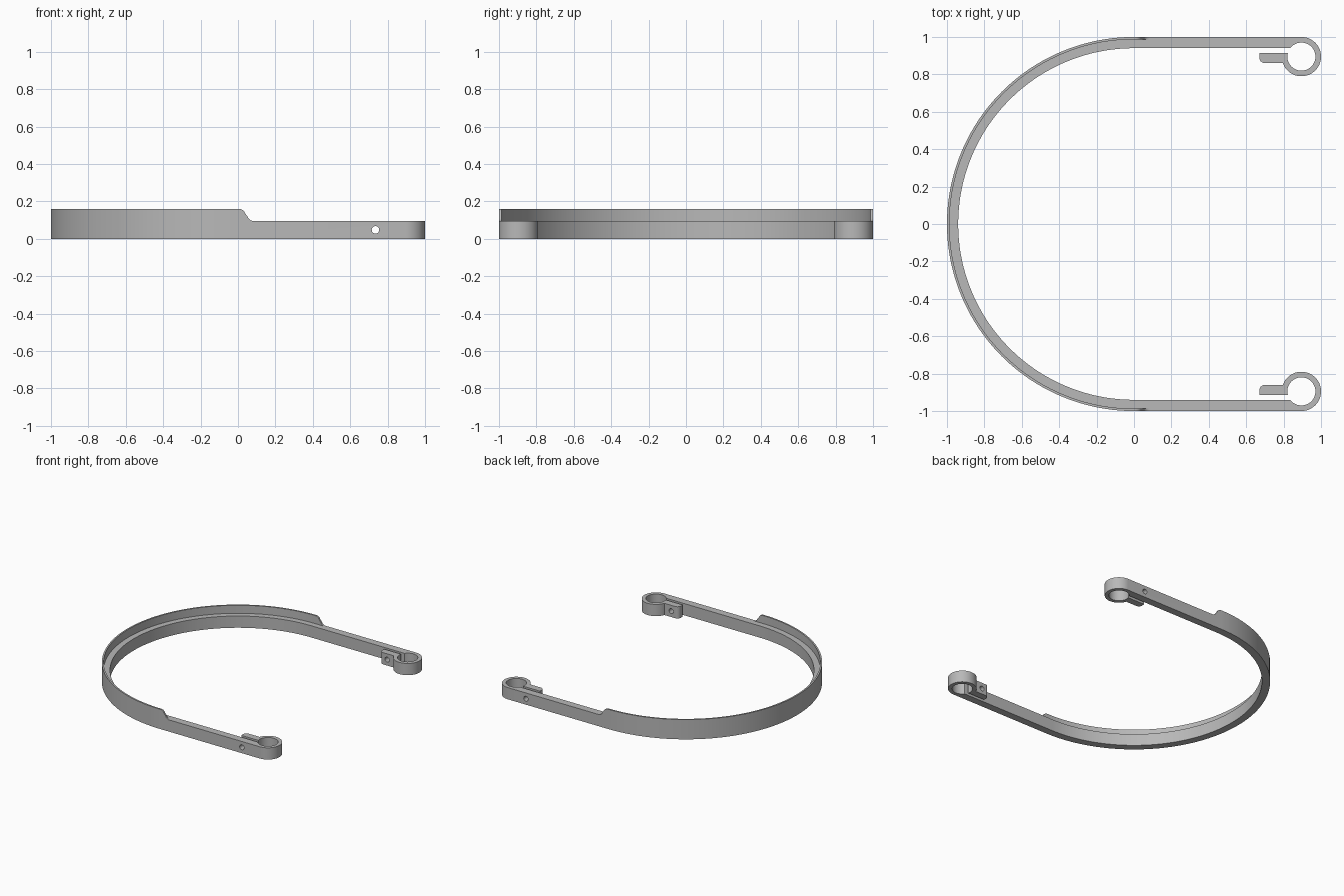
import bpy, bmesh
from math import sin, cos, asin, radians, degrees, pi

cube = bpy.data.objects.get("Cube")
if cube:
    bpy.data.objects.remove(cube, do_unlink=True)

BAND_H, LIP_H = 0.095, 0.16           # heights of band and raised lip
R_OUT, R_IN, R_LIP = 1.0, 0.94, 0.987  # radii of the U bend
EYE, EYE_OUT, EYE_IN = 0.895, 0.105, 0.075
TAB_X, TAB_LOW, TAB_HIGH = 0.67, 0.86, 0.915

grey = bpy.data.materials.new("plain grey")
grey.use_nodes = True
colour = (0.48, 0.48, 0.48, 1)
grey.diffuse_color = colour
grey.node_tree.nodes["Principled BSDF"].inputs["Base Color"].default_value = colour


def arc(cx, cy, r, start, end, n):
    """Points on a circle, angles in degrees."""
    angles = [radians(start + (end - start) * i / n) for i in range(n + 1)]
    return [(cx + r * cos(a), cy + r * sin(a)) for a in angles]


def make_object(name, bm):
    bmesh.ops.recalc_face_normals(bm, faces=bm.faces)
    mesh = bpy.data.meshes.new(name)
    bm.to_mesh(mesh)
    bm.free()
    mesh.materials.append(grey)
    obj = bpy.data.objects.new(name, mesh)
    bpy.context.collection.objects.link(obj)
    return obj


def select_only(obj):
    bpy.ops.object.select_all(action='DESELECT')
    obj.select_set(True)
    bpy.context.view_layer.objects.active = obj


# Band: half outline with the end eye and clamp tab, mirrored and extruded
low_angle = -180 + degrees(asin((EYE - TAB_LOW) / EYE_OUT))
slot_start = 180 - degrees(asin((TAB_HIGH - EYE) / EYE_IN))
slot_end = 540 - degrees(asin((R_IN - EYE) / EYE_IN))
half = arc(0, 0, R_OUT, 180, 90, 64)
half += arc(EYE, EYE, EYE_OUT, 90, low_angle, 48)
half += arc(TAB_X + 0.03, TAB_LOW + 0.03, 0.03, 270, 180, 8)
half += [(TAB_X, TAB_HIGH)]
half += arc(EYE, EYE, EYE_IN, slot_start, slot_end, 56)
half += arc(0, 0, R_IN, 90, 180, 64)
outline = half + [(x, -y) for x, y in reversed(half[1:-1])]

bm = bmesh.new()
base = bm.faces.new([bm.verts.new((x, y, 0)) for x, y in outline])
top = bmesh.ops.extrude_face_region(bm, geom=[base])
bmesh.ops.translate(bm, vec=(0, 0, BAND_H),
                    verts=[g for g in top["geom"] if isinstance(g, bmesh.types.BMVert)])
band = make_object("band_with_clamp_ends", bm)

# Screw holes through both arms and tabs
bpy.ops.mesh.primitive_cylinder_add(vertices=32, radius=0.02, depth=3,
                                    location=(0.735, 0, 0.048), rotation=(pi / 2, 0, 0))
cutter = bpy.context.object
cutter.name = "screw_hole_cutter"
cutter.hide_render = True
cutter.data.materials.append(grey)
cut = band.modifiers.new("screw_holes", 'BOOLEAN')
cut.operation, cut.solver, cut.object = 'DIFFERENCE', 'EXACT', cutter
select_only(band)
bpy.ops.object.modifier_apply(modifier=cut.name)
bpy.data.objects.remove(cutter, do_unlink=True)

# Raised lip: thin wall along the bend, its ends falling in an S curve
fall = arc(0.085, BAND_H + 0.035, 0.035, 268, 200, 8)
fall += arc(0.005, LIP_H - 0.035, 0.035, 20, 90, 8)
columns = [(x, R_OUT, x, R_LIP, z) for x, z in fall]
for (xo, yo), (xi, yi) in zip(arc(0, 0, R_OUT, 90, 270, 128), arc(0, 0, R_LIP, 90, 270, 128)):
    columns.append((xo, yo, xi, yi, LIP_H))
columns += [(x, -R_OUT, x, -R_LIP, z) for x, z in reversed(fall)]

bm = bmesh.new()
rings = [[bm.verts.new(p) for p in ((xo, yo, BAND_H), (xo, yo, z), (xi, yi, z), (xi, yi, BAND_H))]
         for xo, yo, xi, yi, z in columns]
for a, b in zip(rings, rings[1:]):
    for i in range(4):
        j = (i + 1) % 4
        bm.faces.new((a[i], a[j], b[j], b[i]))
bm.faces.new(rings[0])
bm.faces.new(rings[-1])
lip = make_object("raised_lip", bm)

# Smooth curves, sharp edges
for obj in (band, lip):
    select_only(obj)
    bpy.ops.object.shade_smooth_by_angle(angle=radians(30))
